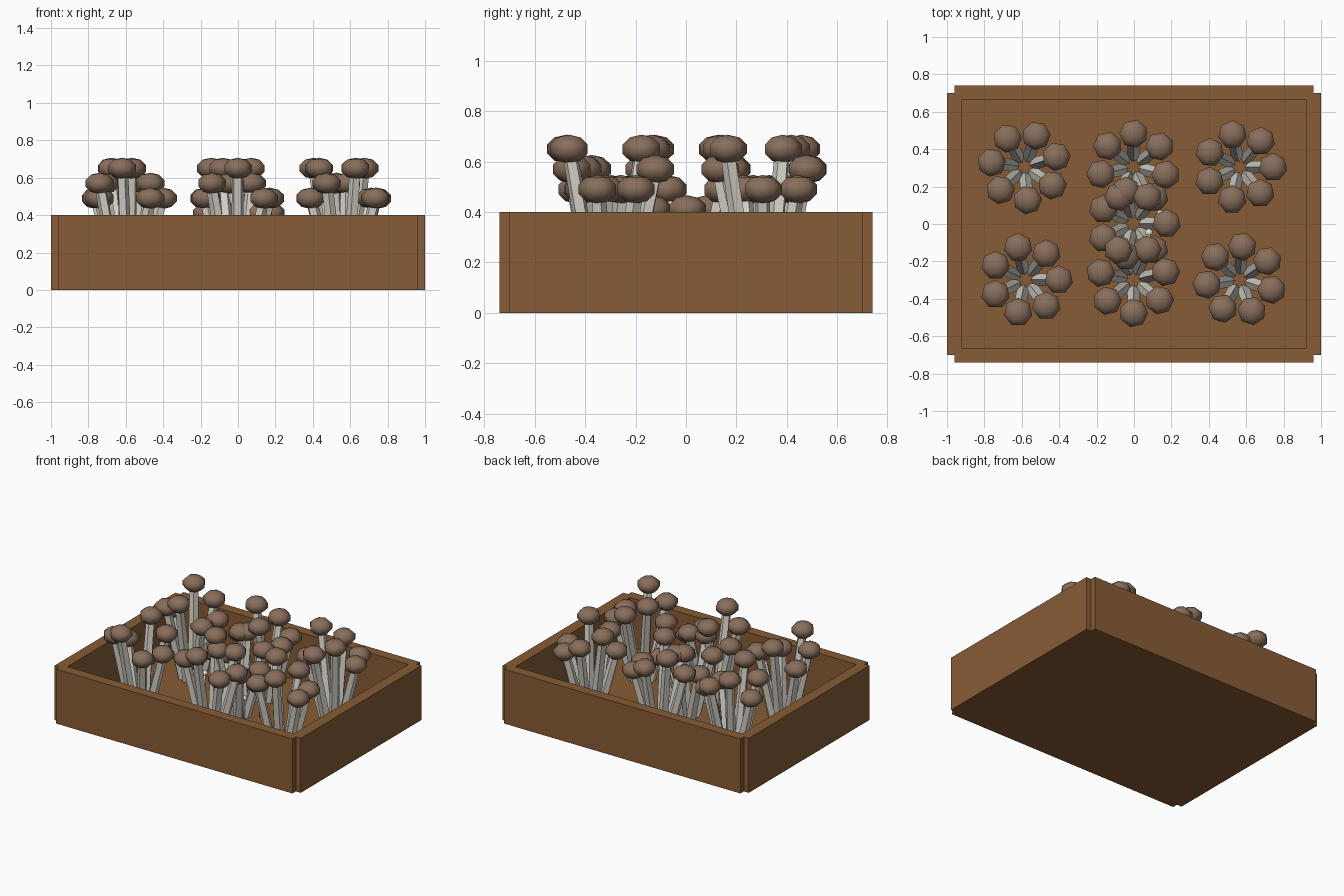
import bpy, bmesh, math
from mathutils import Vector, Matrix

if "Cube" in bpy.data.objects:
    bpy.data.objects.remove(bpy.data.objects["Cube"])


def material(name, rgb):
    m = bpy.data.materials.new(name)
    lin = [((c / 255 + 0.055) / 1.055) ** 2.4 for c in rgb]
    m.diffuse_color = (*lin, 1)
    m.use_nodes = True
    m.node_tree.nodes["Principled BSDF"].inputs["Base Color"].default_value = m.diffuse_color
    return m


WOOD = material("brown wood", (135, 92, 54))
CAP = material("dusky cap brown", (136, 110, 91))
STEM = material("pale stem", (216, 212, 202))
PIN = material("white pin", (244, 240, 230))


def finish(name, bm, mat, smooth=False):
    me = bpy.data.meshes.new(name)
    bm.to_mesh(me)
    bm.free()
    me.materials.append(mat)
    for p in me.polygons:
        p.use_smooth = smooth
    ob = bpy.data.objects.new(name, me)
    bpy.context.collection.objects.link(ob)
    return ob


def box(name, lo, hi):
    bm = bmesh.new()
    lo, hi = Vector(lo), Vector(hi)
    size = hi - lo
    bmesh.ops.create_cube(bm, size=1, matrix=Matrix.Translation((lo + hi) / 2)
                          @ Matrix.Diagonal((*size, 1)))
    return finish(name, bm, WOOD)


def add_stem(bm, a, b, r1, r2):
    a, b = Vector(a), Vector(b)
    d = b - a
    m = Matrix.Translation((a + b) / 2) @ d.to_track_quat('Z', 'Y').to_matrix().to_4x4()
    bmesh.ops.create_cone(bm, cap_ends=True, segments=5, radius1=r1, radius2=r2,
                          depth=d.length, matrix=m)


def add_ball(bm, pos, r, h, turn=0):
    m = (Matrix.Translation(pos) @ Matrix.Rotation(turn, 4, 'Z')
         @ Matrix.Diagonal((r, r, h, 1)))
    bmesh.ops.create_uvsphere(bm, u_segments=7, v_segments=5, radius=1, matrix=m)


# Crate: floor, long walls and end walls with notched corners
H, FLOOR = 0.4, 0.04
box("crate_floor", (-0.92, -0.665, 0), (0.92, 0.665, FLOOR))
box("front_wall", (-0.96, -0.74, 0), (0.96, -0.665, H))
box("back_wall", (-0.96, 0.665, 0), (0.96, 0.74, H))
box("left_wall", (-1, -0.70, 0), (-0.92, 0.70, H))
box("right_wall", (0.92, -0.70, 0), (1, 0.70, H))

# Mushroom clusters: name, centre, turn in degrees, cap heights in rotation
STEPS = (0.49, 0.57, 0.65)
LOW_STEPS = (0.41, 0.49, 0.57)
CLUSTERS = [
    ("front_left", -0.58, -0.298, 0, STEPS),
    ("back_left", -0.585, 0.305, 18, STEPS),
    ("front_right", 0.565, -0.298, 34, STEPS),
    ("back_right", 0.565, 0.305, 51, STEPS),
    ("front_middle", -0.004, -0.298, 13.5, STEPS),
    ("back_middle", -0.004, 0.305, 38, STEPS),
    ("centre", -0.004, 0.003, 0, LOW_STEPS),
]
for name, cx, cy, turn, heights in CLUSTERS:
    stems, caps = bmesh.new(), bmesh.new()
    for i in range(7):
        a = math.radians(turn) + i * math.tau / 7
        d = Vector((math.cos(a), math.sin(a), 0))
        c = Vector((cx, cy, 0))
        top = c + d * 0.178 + Vector((0, 0, heights[i % 3]))
        base = c + d * 0.063 + Vector((0, 0, FLOOR))
        add_stem(stems, base, top, 0.036, 0.031)
        add_ball(caps, top, 0.081, 0.057, a)
    finish(name + "_stems", stems, STEM)
    finish(name + "_caps", caps, CAP, True)

# Tiny young mushrooms in the centre
pins = bmesh.new()
for x, y, z in ((0.14, 0.055, 0.2), (0.08, -0.045, 0.2), (-0.2, -0.1, 0.33)):
    add_stem(pins, (x, y, FLOOR), (x, y, z), 0.006, 0.006)
    add_ball(pins, (x, y, z), 0.022, 0.016)
finish("young_pins", pins, PIN, True)
